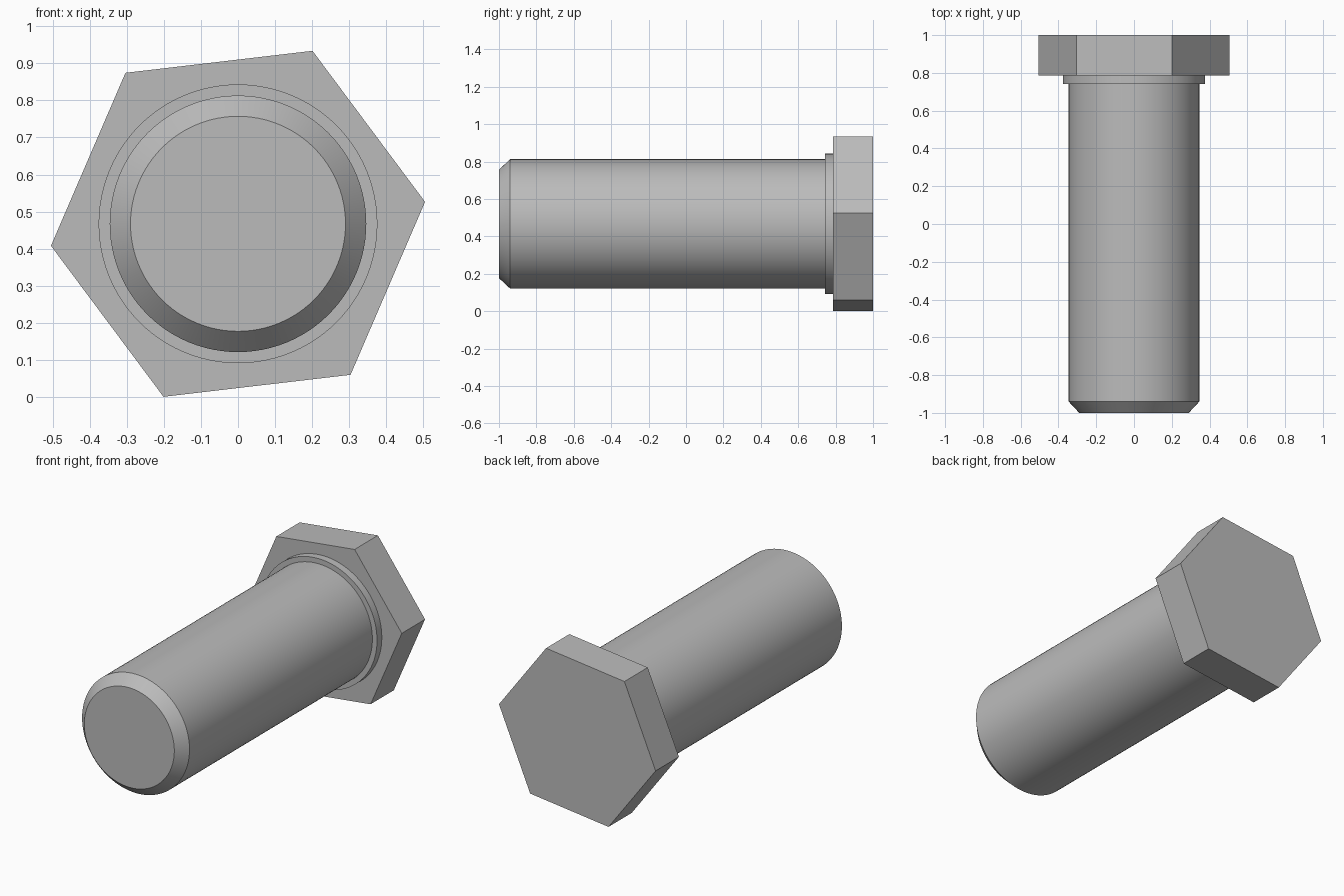
import bpy
import bmesh
from math import cos, sin, tau, radians

if "Cube" in bpy.data.objects:
    bpy.data.objects.remove(bpy.data.objects["Cube"], do_unlink=True)

AXIS_Z = 0.467  # height of the bolt's centre line

steel = bpy.data.materials.new("grey steel")
steel.use_nodes = True
colour = (0.5, 0.5, 0.5, 1)
steel.diffuse_color = colour
steel.node_tree.nodes["Principled BSDF"].inputs["Base Color"].default_value = colour


def turned(name, profile, sides, turn=0, smooth=True):
    """Closed solid swept round the y axis from (radius, y) points."""
    bm = bmesh.new()
    rings = []
    for radius, y in profile:
        angles = [turn + tau * i / sides for i in range(sides)]
        rings.append([bm.verts.new((radius * cos(a), y, radius * sin(a))) for a in angles])
    for a, b in zip(rings, rings[1:]):
        for i in range(sides):
            j = (i + 1) % sides
            bm.faces.new((a[i], a[j], b[j], b[i]))
    bm.faces.new(rings[0])
    bm.faces.new(rings[-1])
    bmesh.ops.recalc_face_normals(bm, faces=bm.faces)
    mesh = bpy.data.meshes.new(name)
    bm.to_mesh(mesh)
    bm.free()
    mesh.materials.append(steel)
    obj = bpy.data.objects.new(name, mesh)
    obj.location.z = AXIS_Z
    bpy.context.collection.objects.link(obj)
    if smooth:
        bpy.ops.object.select_all(action="DESELECT")
        obj.select_set(True)
        bpy.context.view_layer.objects.active = obj
        bpy.ops.object.shade_smooth_by_angle(angle=radians(30))
    return obj


# Round shank with a chamfered tip
turned("shank", [(0.29, -1), (0.346, -0.94), (0.346, 0.76)], 96)

# Thin bearing collar under the head
turned("collar", [(0.376, 0.742), (0.376, 0.8)], 96)

# Hexagonal head, turned slightly about the axis
turned("hex_head", [(0.508, 0.786), (0.508, 1)], 6, radians(6.7), smooth=False)
